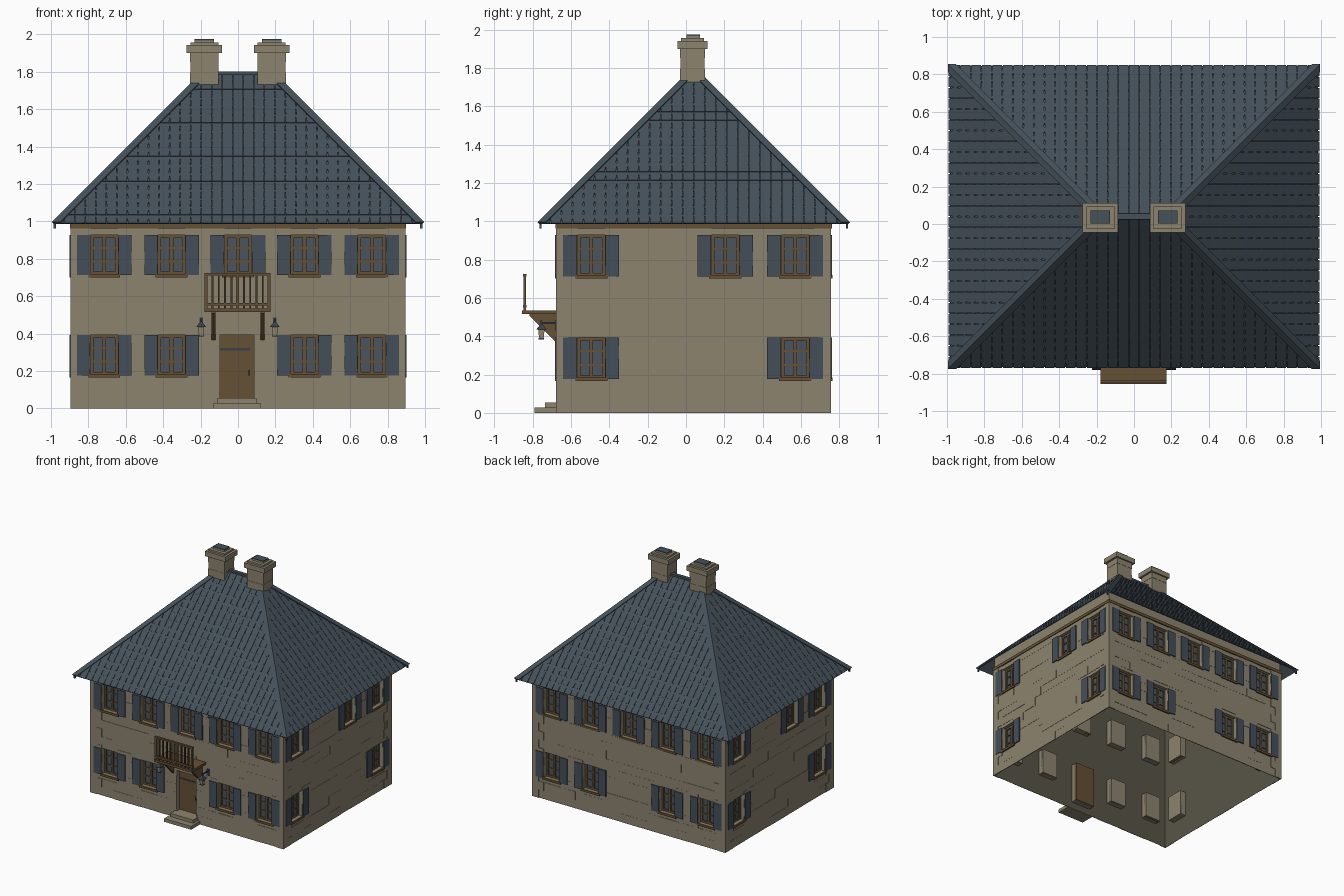
import bpy, bmesh, math, random
from mathutils import Vector, Matrix

random.seed(4)
cube = bpy.data.objects.get("Cube")
if cube:
    bpy.data.objects.remove(cube)


def material(name, rgb):
    lin = [((c / 255 + 0.055) / 1.055) ** 2.4 for c in rgb] + [1]
    m = bpy.data.materials.new(name)
    m.use_nodes = True
    m.diffuse_color = lin
    m.node_tree.nodes["Principled BSDF"].inputs["Base Color"].default_value = lin
    return m


STONE = material("stone", (140, 132, 111))
INNER = material("inner wall", (88, 85, 71))
SLATE = material("roof slate", (69, 81, 90))
BLUE = material("shutter blue", (68, 78, 90))
GLASS = material("window glass", (74, 84, 94))
WOOD = material("brown wood", (101, 80, 53))
DARK = material("dark timber", (74, 59, 42))
METAL = material("lantern metal", (58, 65, 74))
LAMP = material("lantern glass", (146, 137, 113))

# Each part collects its pieces in one mesh
parts = {}


def part(name, mat):
    if name not in parts:
        parts[name] = (bmesh.new(), mat)
    return parts[name][0]


# House frame: four sides, each with along, outward and up coordinates
CENTRE = 0.04
HALF = [(0.888, 0.711), (0.711, 0.888)]
EAVE = [(0.985, 0.805), (0.805, 0.985)]
WALL_TOP, EAVE_Z, RUN = 1.075, 0.985, 0.805


def place(side, u, out, z):
    p = Matrix.Rotation(side * math.pi / 2, 3, 'Z') @ Vector((u, -out, z))
    return p + Vector((0, CENTRE, 0))


def face(name, mat, pts):
    bm = part(name, mat)
    bm.faces.new([bm.verts.new(p) for p in pts])


def hexa(name, mat, pts):
    bm = part(name, mat)
    v = [bm.verts.new(p) for p in pts]
    for f in ((0, 1, 3, 2), (4, 6, 7, 5), (0, 4, 5, 1), (2, 3, 7, 6), (0, 2, 6, 4), (1, 5, 7, 3)):
        bm.faces.new([v[i] for i in f])


def box(name, mat, side, u, d, z):
    base = HALF[side % 2][1]
    hexa(name, mat, [place(side, a, base + b, c) for a in u for b in d for c in z])


def block(name, mat, x, y, w, depth, z):
    hexa(name, mat, [(x + a * w / 2, y + b * depth / 2, c) for a in (-1, 1) for b in (-1, 1) for c in z])


def cone(name, mat, x, y, z, r1, r2, h):
    m = Matrix.Translation((x, y, z + h / 2)) @ Matrix.Rotation(math.pi / 4, 4, 'Z')
    bmesh.ops.create_cone(part(name, mat), cap_ends=True, segments=4,
                          radius1=r1, radius2=r2, depth=h, matrix=m)


# Openings: centre, half width, bottom, top
WIN = 0.0725
LOW, HIGH = (0.18, 0.393), (0.715, 0.928)
DOOR = (-0.005, 0.09, 0.055, 0.393)


def windows(side):
    if side % 2:
        low, high = (-0.535, 0.53), (-0.535, 0.165, 0.53)
    else:
        low = (-0.715, -0.355, 0.355, 0.715)
        high = low + (0,)
    return [(u, WIN, *LOW) for u in low] + [(u, WIN, *HIGH) for u in high]


def make_wall(side, holes):
    """Wall sheet with a darker lining and stone pockets behind the openings."""
    half, base = HALF[side % 2]

    def quad(name, mat, pts):
        face(name, mat, [place(side, u, base + d, z) for u, d, z in pts])

    us = sorted({-half, half} | {c + s * w for c, w, _, _ in holes for s in (-1, 1)})
    zs = sorted({0, WALL_TOP} | {z for h in holes for z in h[2:]})
    for a, b in zip(us, us[1:]):
        for c, d in zip(zs, zs[1:]):
            mu, mz = (a + b) / 2, (c + d) / 2
            if not any(abs(mu - h[0]) < h[1] and h[2] < mz < h[3] for h in holes):
                for name, mat, k in (("walls", STONE, 0), ("wall_lining", INNER, -0.002)):
                    quad(name, mat, [(a, k, c), (b, k, c), (b, k, d), (a, k, d)])
    for c, w, z0, z1 in holes:
        a, b, k = c - w, c + w, -0.055
        rim = [(a, z0), (b, z0), (b, z1), (a, z1)]
        for (p, q), (r, s) in zip(rim, rim[1:] + rim[:1]):
            quad("walls", STONE, [(p, 0, q), (p, k, q), (r, k, s), (r, 0, s)])
        quad("walls", STONE, [(u, k, z) for u, z in rim])


def make_stones(side, holes):
    """Courses of slightly proud blocks with long and short corner stones."""
    half = HALF[side % 2][0]
    row = 0.07
    for r in range(14):
        z0, z1 = r * row, (r + 1) * row
        corner = 0.1 if (r + side) % 2 else 0.055
        for s in (-1, 1):
            u = sorted((s * (half + 0.007), s * (half - corner)))
            box("corner_stones", STONE, side, u, (0.0005, 0.007), (z0, z1))
        gaps = [(c - w, c + w) for c, w, a, b in holes if a < z1 and b > z0]
        u, end = -half + corner, half - corner
        while u < end:
            v = min(end, u + random.uniform(0.1, 0.32))
            pieces = [(u, v)]
            for a, b in gaps:
                pieces = [q for p in pieces for q in ((p[0], min(p[1], a)), (max(p[0], b), p[1]))
                          if q[1] - q[0] > 0.004]
            depth = random.choice((0.002, 0.003, 0.004, 0.005))
            for p in pieces:
                box("wall_stones", STONE, side, p, (0.0005, depth), (z0, z1))
            u = v


def make_window(side, c, w, z0, z1):
    d = (-0.045, -0.028)
    box("window_glass", GLASS, side, (c - w, c + w), (-0.045, -0.038), (z0, z1))
    for s in (-1, 1):
        box("window_frames", WOOD, side, sorted((c + s * w, c + s * (w - 0.016))), d, (z0, z1))
        box("shutters", BLUE, side, sorted((c + s * 0.075, c + s * 0.146)), (0.001, 0.012), (z0 - 0.003, z1))
    box("window_frames", WOOD, side, (c - 0.01, c + 0.01), d, (z0, z1))
    for z in (z0, z1 - 0.016):
        box("window_frames", WOOD, side, (c - w, c + w), d, (z, z + 0.016))
    for i in (1, 2):
        z = z0 + (z1 - z0) * i / 3
        box("window_frames", WOOD, side, (c - w, c + w), (-0.04, -0.031), (z - 0.005, z + 0.005))
    box("window_sills", WOOD, side, (c - 0.085, c + 0.085), (0.0005, 0.013), (z0 - 0.014, z0 + 0.004))


def make_roof(side):
    """Close-fitting slates with short slits, trimmed along the hips."""
    w, reach = EAVE[side % 2]

    def point(u, t, o):
        lim = w - t + o * 0.707
        return place(side, max(-lim, min(lim, u)), reach - t + o * 0.707, EAVE_Z + t + o * 0.707)

    top = RUN - 0.0005
    face("roof_base", SLATE, [point(u, t, 0) for u, t in ((-w, 0), (w, 0), (w, top), (-w, top))])

    rows = 18
    cols = round(w * 2 / 0.057)
    step, tile = RUN / rows, w * 2 / cols
    for r in range(rows):
        t0, t1 = r * step, (r + 1) * step
        for c in range(cols):
            a = -w + c * tile
            b = a + tile
            if min(b, w - t0) - max(a, t0 - w) < 0.004:
                continue
            hexa("roof_slates", SLATE, [point(u + s * gap, t, o) for u, s in ((a, 1), (b, -1))
                                        for t, gap, high in ((t0, 0.0025, 0.0085), (t1, 0, 0.0075))
                                        for o in (0.0005, high)])
    # Hip caps
    for s in (-1, 1):
        hexa("hip_caps", SLATE, [point(s * (w - t + 0.012 - k), t, o)
                                 for k in (0, 0.045) for t in (0, RUN - 0.03) for o in (0, 0.015)])


for side in range(4):
    wins = windows(side)
    holes = wins + ([DOOR] if side == 0 else [])
    make_wall(side, holes)
    make_stones(side, holes)
    for win in wins:
        make_window(side, *win)
    make_roof(side)
    half = HALF[side % 2][0]
    box("eaves_board", WOOD, side, (-half - 0.01, half + 0.01), (0.0005, 0.01), (0.963, 0.988))
bmesh.ops.remove_doubles(parts["walls"][0], verts=parts["walls"][0].verts[:], dist=0.0001)

# Ridge cap and corner drops
block("ridge_cap", SLATE, 0, CENTRE, 0.38, 0.03, (1.775, 1.802))
for sx in (-1, 1):
    for sy in (-1, 1):
        block("hip_corner_drops", SLATE, sx * 0.98, CENTRE + sy * 0.8, 0.012, 0.012, (0.963, 0.995))

# Chimneys
for s in (-1, 1):
    x = s * 0.18
    for i in range(4):
        grow = 0.004 * (i % 2)
        block("chimney_stacks", STONE, x, CENTRE - 0.006, 0.15 + grow, 0.126 + grow,
              (1.68 + i * 0.0575, 1.68 + (i + 1) * 0.0575))
    block("chimney_caps", STONE, x, CENTRE - 0.006, 0.19, 0.158, (1.9, 1.942))
    block("chimney_caps", STONE, x, CENTRE - 0.006, 0.15, 0.12, (1.942, 1.956))
    block("chimney_caps", STONE, x, CENTRE - 0.003, 0.105, 0.07, (1.956, 1.968))
    block("chimney_tops", SLATE, x, CENTRE - 0.003, 0.105, 0.07, (1.968, 1.975))

# Door with handle and strap
u0, u1 = DOOR[0] - DOOR[1], DOOR[0] + DOOR[1]
box("door", WOOD, 0, (u0, u1), (-0.06, -0.035), DOOR[2:])
box("door_fittings", METAL, 0, (u1 - 0.03, u1 - 0.02), (-0.035, -0.022), (0.175, 0.205))
box("door_fittings", METAL, 0, (u0, u1 - 0.02), (-0.035, -0.031), (0.31, 0.322))

# Door steps
box("door_steps", STONE, 0, (-0.13, 0.12), (0, 0.12), (0, 0.028))
box("door_steps", STONE, 0, (-0.11, 0.1), (0, 0.065), (0.028, 0.055))

# Balcony
box("balcony_floor", WOOD, 0, (-0.178, 0.174), (0, 0.185), (0.515, 0.535))
for z in (0.55, 0.711):
    box("balcony_rails", WOOD, 0, (-0.178, 0.174), (0.162, 0.18), (z, z + 0.014))
for i in range(11):
    u = -0.17 + i * 0.0336
    if i % 5 == 0:
        box("balcony_posts", WOOD, 0, (u - 0.008, u + 0.008), (0.164, 0.178), (0.53, 0.718))
    else:
        box("balcony_balusters", DARK, 0, (u - 0.005, u + 0.005), (0.165, 0.177), (0.53, 0.718))
front = HALF[0][1]
for s in (-1, 1):
    # Triangular brackets
    u = s * 0.131
    hexa("balcony_brackets", WOOD, [place(0, u + a, front + d, z) for a in (-0.012, 0.012)
                                    for d, zs in ((0.0005, (0.362, 0.515)), (0.145, (0.507, 0.515))) for z in zs])
    # Wall lanterns
    x, y = s * 0.197, -0.755
    cone("lantern_glass", LAMP, x, y, 0.39, 0.017, 0.024, 0.05)
    cone("lantern_metal", METAL, x, y, 0.384, 0.02, 0.02, 0.006)
    cone("lantern_metal", METAL, x, y, 0.435, 0.038, 0.005, 0.03)
    cone("lantern_metal", METAL, x, y, 0.46, 0.005, 0.005, 0.022)
    block("lantern_metal", METAL, x, -0.717, 0.008, 0.08, (0.465, 0.474))
    block("lantern_metal", METAL, x, -0.677, 0.02, 0.008, (0.43, 0.485))

# Turn every collected part into an object
for name, (bm, mat) in parts.items():
    bmesh.ops.dissolve_degenerate(bm, edges=bm.edges[:], dist=0.00005)
    bmesh.ops.recalc_face_normals(bm, faces=bm.faces[:])
    mesh = bpy.data.meshes.new(name)
    bm.to_mesh(mesh)
    bm.free()
    mesh.materials.append(mat)
    bpy.context.scene.collection.objects.link(bpy.data.objects.new(name, mesh))
